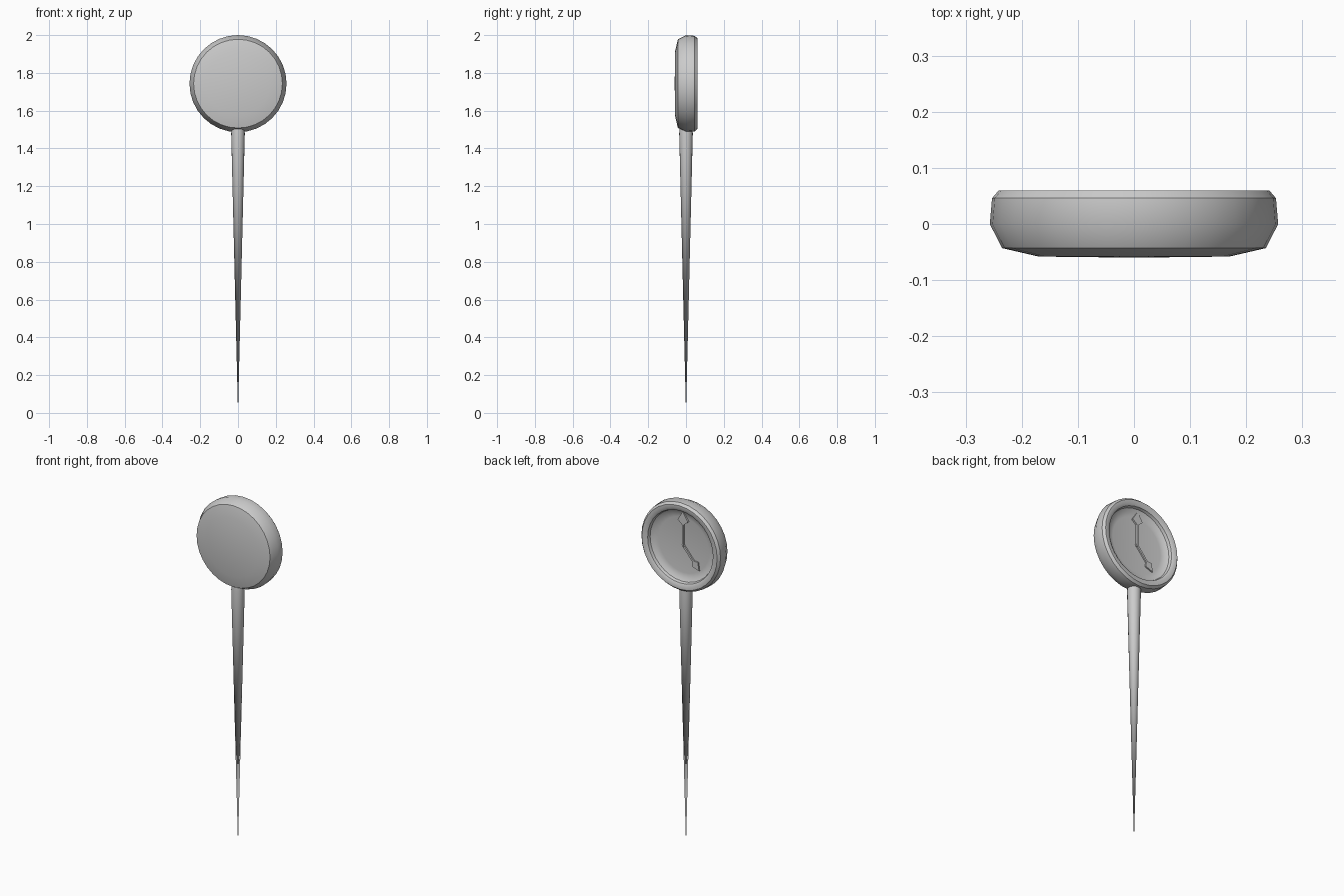
import bpy, bmesh, math
from mathutils import Matrix

if "Cube" in bpy.data.objects:
    bpy.data.objects.remove(bpy.data.objects["Cube"])

CZ = 1.743  # height of the dial centre


def make_object(name, bm, angle=35):
    bmesh.ops.recalc_face_normals(bm, faces=bm.faces)
    mesh = bpy.data.meshes.new(name)
    bm.to_mesh(mesh)
    bm.free()
    ob = bpy.data.objects.new(name, mesh)
    bpy.context.collection.objects.link(ob)
    bpy.ops.object.select_all(action='DESELECT')
    ob.select_set(True)
    bpy.context.view_layer.objects.active = ob
    bpy.ops.object.shade_smooth_by_angle(angle=math.radians(angle))
    return ob


def lathe(name, profile, sides, place):
    """Spin (radius, height) points; place maps (r, h, angle) to a position."""
    bm = bmesh.new()
    rings = []
    for r, h in profile:
        count = 1 if r == 0 else sides
        rings.append([bm.verts.new(place(r, h, 2 * math.pi * i / sides)) for i in range(count)])
    for a, b in zip(rings, rings[1:]):
        for i in range(sides):
            j = (i + 1) % sides
            quad = [a[i % len(a)], a[j % len(a)], b[j % len(b)], b[i % len(b)]]
            bm.faces.new(list(dict.fromkeys(quad)))
    return make_object(name, bm)


# Round case: domed blank side towards -y, dished face towards +y
case_profile = [(0, -0.06), (0.17, -0.058), (0.235, -0.043), (0.257, 0.0),
                (0.253, 0.046), (0.241, 0.06), (0.222, 0.06), (0.209, 0.052),
                (0.204, 0.036), (0.185, 0.024), (0.16, 0.02), (0, 0.02)]
lathe("clock_case", case_profile, 32,
      lambda r, h, t: (r * math.sin(t), h, CZ + r * math.cos(t)))

# Long tapering spike
lathe("spike", [(0, 0), (0.036, 1.48), (0.034, 1.505), (0, 1.51)], 16,
      lambda r, h, t: (r * math.cos(t), r * math.sin(t), h))


# Clock hands: thin bar ending in a kite-shaped head
def hand(name, length, head, width, degrees, y0, y1):
    bar = 0.006
    neck = length - head
    half = [(bar, -0.008), (bar, neck), (width, neck + head * 0.3)]
    outline = half + [(0, length)] + [(-x, z) for x, z in reversed(half)]
    bm = bmesh.new()
    face = bm.faces.new([bm.verts.new((x, y0, z)) for x, z in outline])
    top = bmesh.ops.extrude_face_region(bm, geom=[face])["geom"]
    for v in top:
        if isinstance(v, bmesh.types.BMVert):
            v.co.y = y1
    turn = Matrix.Translation((0, 0, CZ)) @ Matrix.Rotation(math.radians(degrees), 4, 'Y')
    bmesh.ops.transform(bm, matrix=turn, verts=bm.verts)
    make_object(name, bm, 30)


hand("minute_hand", 0.195, 0.075, 0.033, 0, 0.015, 0.03)
hand("hour_hand", 0.16, 0.06, 0.025, -140, 0.015, 0.028)
